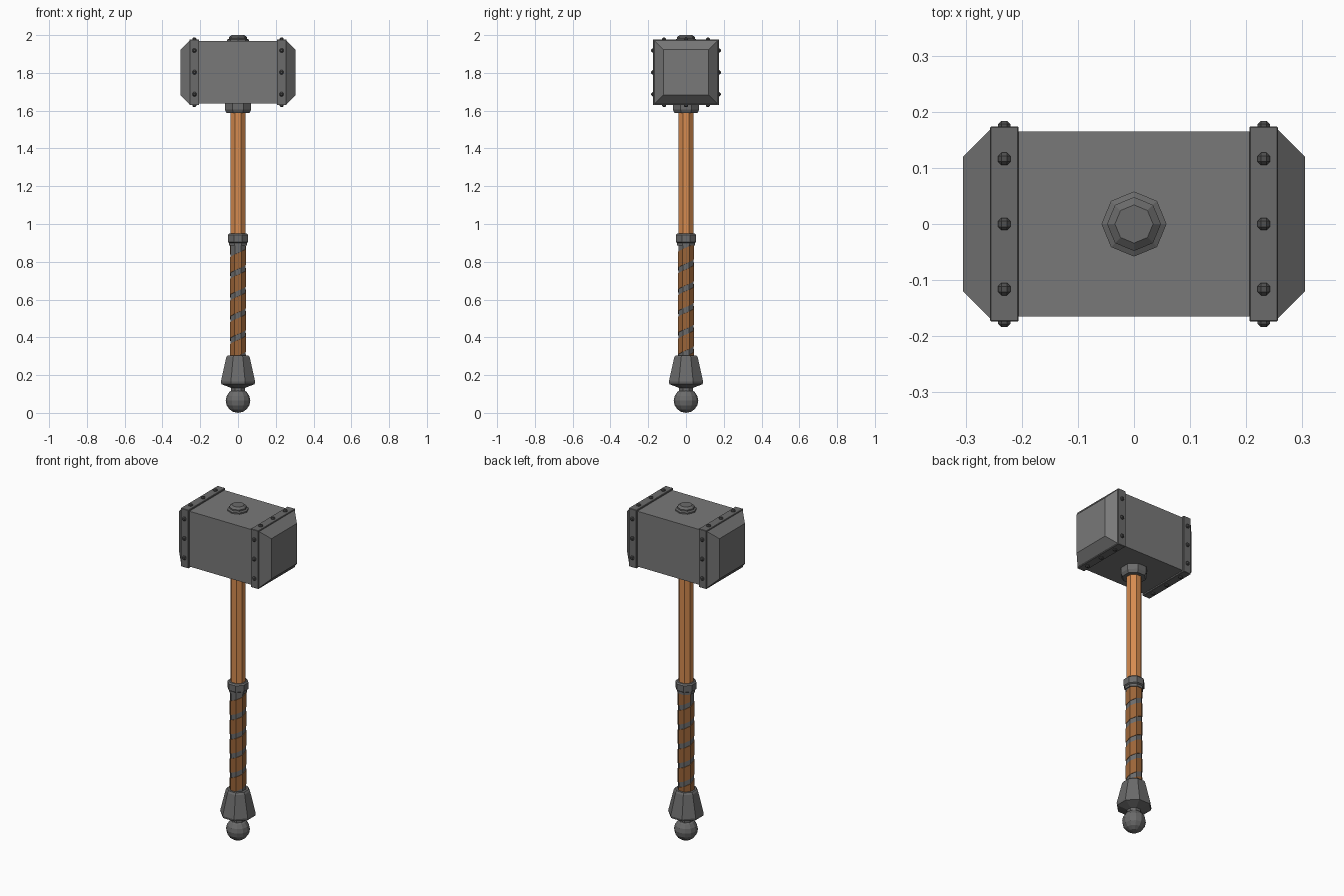
import bpy, bmesh, math
from mathutils import Matrix

if "Cube" in bpy.data.objects:
    bpy.data.objects.remove(bpy.data.objects["Cube"])


def material(name, color):
    m = bpy.data.materials.new(name)
    m.diffuse_color = (*color, 1)
    m.use_nodes = True
    m.node_tree.nodes["Principled BSDF"].inputs["Base Color"].default_value = m.diffuse_color
    return m


wood = material("wood", (0.67, 0.26, 0.08))
leather = material("leather", (0.33, 0.13, 0.04))
steel = material("steel", (0.19, 0.19, 0.19))
trim = material("dark_steel", (0.145, 0.145, 0.145))
iron = material("black_iron", (0.08, 0.08, 0.08))


def finish(name, bm, mat):
    bmesh.ops.recalc_face_normals(bm, faces=bm.faces[:])
    mesh = bpy.data.meshes.new(name)
    bm.to_mesh(mesh)
    bm.free()
    ob = bpy.data.objects.new(name, mesh)
    bpy.context.collection.objects.link(ob)
    mesh.materials.append(mat)
    return ob


def skin(bm, rings):
    """Bridge consecutive closed rings of points and cap both ends."""
    rings = [[bm.verts.new(p) for p in r] for r in rings]
    n = len(rings[0])
    for a, b in zip(rings, rings[1:]):
        for i in range(n):
            j = (i + 1) % n
            bm.faces.new((a[i], a[j], b[j], b[i]))
    bm.faces.new(rings[0])
    bm.faces.new(rings[-1])


def turned(name, profile, mat, sides=8, flats=True):
    """Faceted turned part; profile is (half width, height)."""
    phase = math.pi / sides if flats else 0
    grow = 1 / math.cos(phase)
    bm = bmesh.new()
    skin(bm, [[(r * grow * math.cos(phase + math.tau * i / sides),
                r * grow * math.sin(phase + math.tau * i / sides), z)
               for i in range(sides)] for r, z in profile])
    return finish(name, bm, mat)


def box(name, center, size, bevel, mat):
    bm = bmesh.new()
    bmesh.ops.create_cube(bm, size=1, matrix=Matrix.Translation(center) @ Matrix.Diagonal((*size, 1)))
    bmesh.ops.bevel(bm, geom=bm.edges[:], offset=bevel, segments=1, affect='EDGES')
    return finish(name, bm, mat)


HEAD_Z = 1.803

# Hammer head with chamfered striking faces
head = turned("hammer_head", [(0.12, -0.305), (0.168, -0.257), (0.165, -0.25),
                              (0.165, 0.25), (0.168, 0.257), (0.12, 0.305)], steel, sides=4)
head.data.transform(Matrix.Translation((0, 0, HEAD_Z)) @ Matrix.Rotation(math.pi / 2, 4, 'Y'))

# Bands with three rivets on each of their four sides
for side, sx in (("left", -1), ("right", 1)):
    x = sx * 0.231
    box(f"{side}_band", (x, 0, HEAD_Z), (0.051, 0.348, 0.348), 0.002, trim)
    for k in range(4):
        a = k * math.pi / 2
        for i, t in enumerate((-0.116, 0, 0.116)):
            y = 0.173 * math.cos(a) - t * math.sin(a)
            z = 0.173 * math.sin(a) + t * math.cos(a)
            box(f"{side}_rivet_{k * 3 + i + 1}", (x, y, HEAD_Z + z), (0.022,) * 3, 0.006, iron)

# Top cap and socket under the head
turned("top_cap", [(0.058, 1.96), (0.058, 1.976), (0.048, 1.981),
                   (0.048, 1.989), (0.034, 2.0)], trim, flats=False)
turned("head_socket", [(0.06, 1.587), (0.069, 1.605), (0.069, 1.65)], trim)

# Handle
turned("shaft", [(0.039, 0.9), (0.039, 1.62)], wood)
turned("grip_core", [(0.041, 0.2), (0.041, 0.92)], trim)
turned("grip_collar", [(0.047, 0.885), (0.047, 0.9), (0.054, 0.905),
                       (0.054, 0.943), (0.047, 0.95)], trim)

# Spiral leather strap
PITCH, HALF = 0.115, 0.042
bm = bmesh.new()
rings = []
for k in range(44):
    a = math.pi / 8 + k * math.pi / 4
    z = 0.265 + PITCH * k / 8
    rings.append([(r * math.cos(a), r * math.sin(a), z + dz) for r, dz in
                  ((0.036, -HALF), (0.047, -HALF), (0.047, HALF), (0.036, HALF))])
skin(bm, rings)
finish("grip_strap", bm, leather)

# Pommel and ball end
turned("pommel", [(0.036, 0.11), (0.036, 0.132), (0.088, 0.152),
                  (0.091, 0.165), (0.062, 0.295), (0.055, 0.305)], trim)
bm = bmesh.new()
bmesh.ops.create_uvsphere(bm, u_segments=12, v_segments=8, radius=0.065,
                          matrix=Matrix.Translation((0, 0, 0.065)))
finish("pommel_ball", bm, trim)
